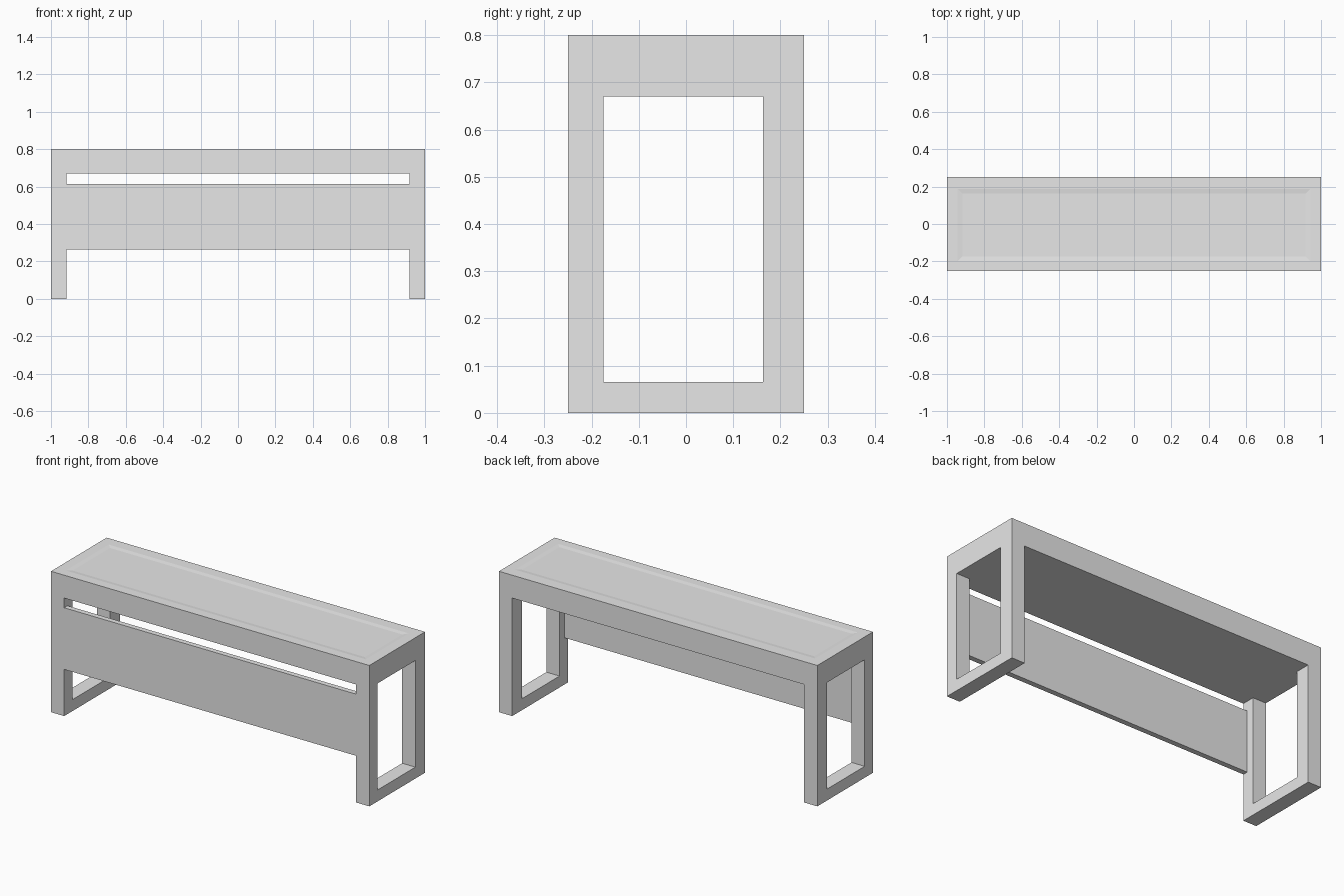
import bpy
import bmesh
from mathutils import Vector

cube = bpy.data.objects.get("Cube")
if cube:
    bpy.data.objects.remove(cube, do_unlink=True)

# Single grey finish
GREY = (0.8, 0.8, 0.8, 1.0)
grey = bpy.data.materials.new("light_grey")
grey.use_nodes = True
grey.diffuse_color = GREY
grey.node_tree.nodes["Principled BSDF"].inputs["Base Color"].default_value = GREY

LEG_X = 0.917          # inner face of the end frames
TOP_Z = 0.67           # underside of the tabletop
Y0, Y1 = -0.25, 0.25   # front and back
IN0, IN1 = -0.175, 0.163  # opening in the end frames


def finish(name, bm):
    bmesh.ops.recalc_face_normals(bm, faces=bm.faces)
    mesh = bpy.data.meshes.new(name)
    bm.to_mesh(mesh)
    bm.free()
    mesh.materials.append(grey)
    obj = bpy.data.objects.new(name, mesh)
    bpy.context.collection.objects.link(obj)
    return obj


def prism(name, outline, x0, x1):
    """Extrude a (y, z) outline along x."""
    bm = bmesh.new()
    face = bm.faces.new([bm.verts.new((x0, y, z)) for y, z in outline])
    result = bmesh.ops.extrude_face_region(bm, geom=[face])
    verts = [g for g in result["geom"] if isinstance(g, bmesh.types.BMVert)]
    bmesh.ops.translate(bm, verts=verts, vec=(x1 - x0, 0, 0))
    return bm


def rectangle(y0, y1, z0, z1):
    return [(y0, z0), (y1, z0), (y1, z1), (y0, z1)]


# Tabletop with a shallow sloped recess
bm = prism("tabletop", rectangle(Y0, Y1, TOP_Z, 0.8), -1, 1)
bmesh.ops.recalc_face_normals(bm, faces=bm.faces)
top = max(bm.faces, key=lambda f: f.normal.z)
bmesh.ops.inset_region(bm, faces=[top], thickness=0.081)
bmesh.ops.translate(bm, verts=top.verts, vec=Vector((0, -0.006, 0)))
bmesh.ops.inset_region(bm, faces=[top], thickness=0.035)
bmesh.ops.translate(bm, verts=top.verts, vec=Vector((0, 0, -0.003)))
finish("tabletop", bm)

# End frames: two legs joined by a floor rail
frame = [(Y0, TOP_Z), (Y0, 0), (Y1, 0), (Y1, TOP_Z),
         (IN1, TOP_Z), (IN1, 0.065), (IN0, 0.065), (IN0, TOP_Z)]
for side, sign in (("left", 1), ("right", -1)):
    name = side + "_end_frame"
    finish(name, prism(name, frame, sign * LEG_X, sign))

# Thin front panel between the legs
finish("front_panel", prism("front_panel", rectangle(Y0, Y0 + 0.03, 0.265, 0.615), -LEG_X, LEG_X))
